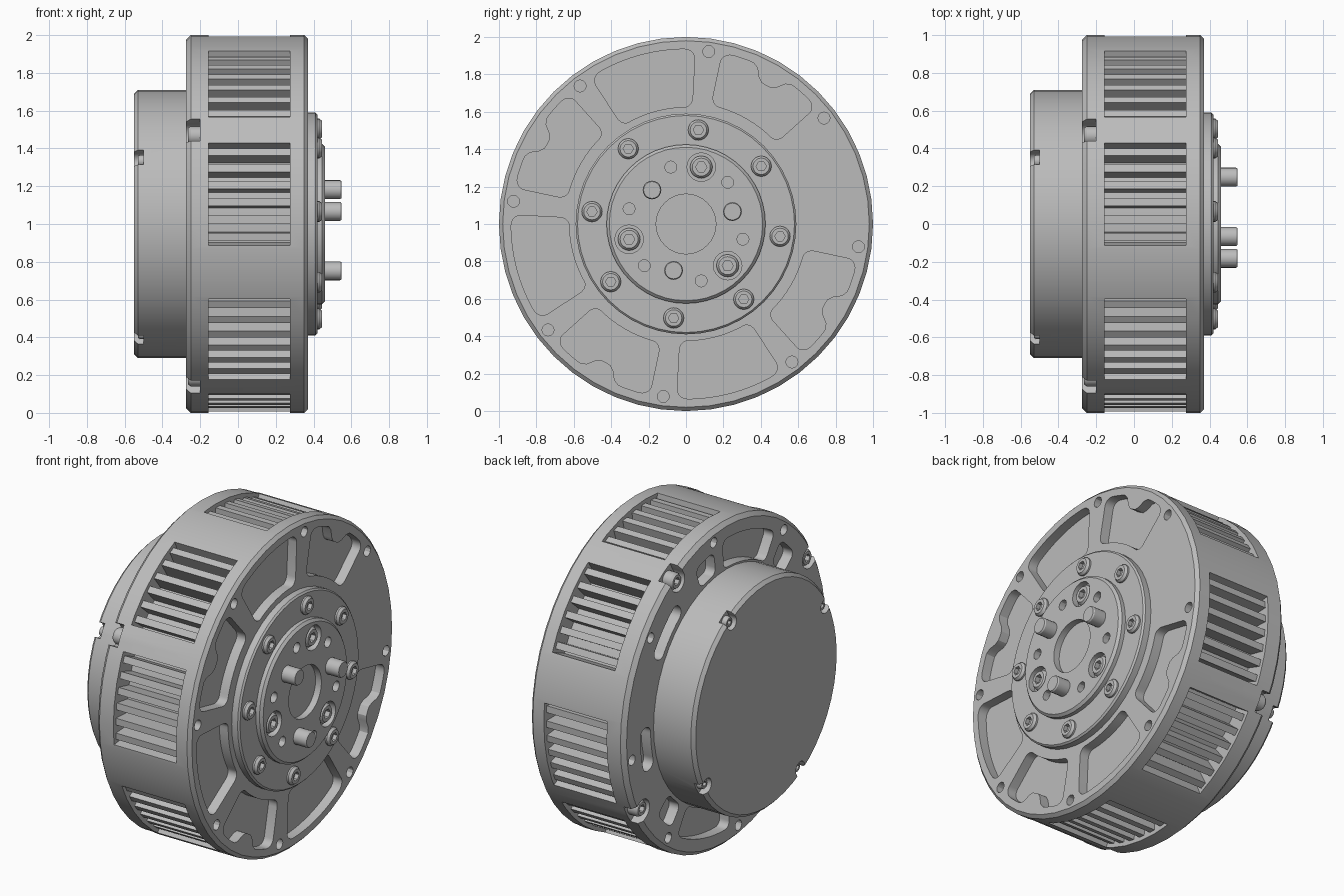
import bpy, bmesh, math
from math import sin, cos, pi, radians, exp

if "Cube" in bpy.data.objects:
    bpy.data.objects.remove(bpy.data.objects["Cube"])

metal = bpy.data.materials.new("grey metal")
metal.use_nodes = True
GREY = (0.5, 0.5, 0.5, 1)
metal.diffuse_color = GREY
metal.node_tree.nodes["Principled BSDF"].inputs["Base Color"].default_value = GREY
AXIS = 1.0   # height of the drum axis, which runs along x


def polar(r, deg):
    return r * cos(radians(deg)), r * sin(radians(deg))


def circle(r, n, at=(0, 0)):
    return [(at[0] + r * cos(2 * pi * i / n), at[1] + r * sin(2 * pi * i / n)) for i in range(n)]


def prism(bm, outline, x0, x1):
    """Extrude a (y, z) outline along x."""
    a = [bm.verts.new((x0, y, z)) for y, z in outline]
    b = [bm.verts.new((x1, y, z)) for y, z in outline]
    bm.faces.new(a)
    bm.faces.new(b[::-1])
    for i in range(len(a)):
        j = (i + 1) % len(a)
        bm.faces.new((a[i], b[i], b[j], a[j]))


def turned(bm, profile, n, at=(0, 0)):
    """Closed turned solid from (x, radius) steps."""
    rings = [[bm.verts.new((x, y, z)) for y, z in circle(r, n, at)] for x, r in profile]
    bm.faces.new(rings[0])
    bm.faces.new(rings[-1][::-1])
    for a, b in zip(rings, rings[1:]):
        for i in range(n):
            j = (i + 1) % n
            bm.faces.new((a[i], b[i], b[j], a[j]))


def sector(r0, r1, mid, half, steps=6):
    angles = [mid - half + 2 * half * i / steps for i in range(steps + 1)]
    return [polar(r1, a) for a in angles] + [polar(r0, a) for a in reversed(angles)]


def pocket(r0, r1, mid, half, corner, dent=0):
    """Sector with rounded corners, optionally dented inward at the rim."""
    rm = (r0 + r1) / 2
    w, h = radians(half) * rm - corner, (r1 - r0) / 2 - corner
    pts = []
    for k, (sx, sy) in enumerate(((1, 1), (-1, 1), (-1, -1), (1, -1))):
        for i in range(6):
            a = radians(90 * k + 18 * i)
            pts.append((sx * w + corner * cos(a), sy * h + corner * sin(a)))
        if k in (0, 2):   # fill the long edges so they follow the arc
            for i in range(1, 16):
                pts.append((sx * w * (1 - i / 8), sy * (h + corner)))
    out = []
    for s, t in pts:
        off = s / rm
        r = rm + t
        if t > 0:
            r -= dent * exp(-(off / 0.085) ** 4)
        out.append(polar(r, mid + math.degrees(off)))
    return out


def finish(name, bm, cutter=None, smooth=30):
    bmesh.ops.recalc_face_normals(bm, faces=bm.faces)
    me = bpy.data.meshes.new(name)
    bm.to_mesh(me)
    bm.free()
    ob = bpy.data.objects.new(name, me)
    bpy.context.collection.objects.link(ob)
    ob.location.z = AXIS
    if cutter:
        tool = finish(name + "_cutter", cutter)
        tool.hide_render = True
        mod = ob.modifiers.new("cut", 'BOOLEAN')
        mod.operation, mod.solver, mod.object = 'DIFFERENCE', 'EXACT', tool
        mod.use_self = True
        bpy.context.view_layer.update()
        cut = bpy.data.meshes.new_from_object(ob.evaluated_get(bpy.context.evaluated_depsgraph_get()))
        ob.modifiers.clear()
        ob.data = cut
        cut.name = name
        bpy.data.objects.remove(tool)
    me = ob.data
    me.materials.clear()
    me.materials.append(metal)
    me.shade_smooth()
    me.set_sharp_from_angle(angle=radians(smooth))
    return ob


QUARTERS = [60 + 90 * k for k in range(4)]
EIGHTHS = [37.5 + 45 * k for k in range(8)]
WINDOWS = [q + s * 20.5 for q in QUARTERS for s in (-1, 1)]

# Drum housing with vent windows, face pockets and screw holes
drum, cut = bmesh.new(), bmesh.new()
turned(drum, [(-.275, .975), (-.25, 1), (.35, 1), (.37, .98)], 48)
for a in WINDOWS:
    prism(cut, sector(.87, 1.06, a, 16), -.155, .275)
for q in QUARTERS:
    prism(cut, pocket(.65, .935, q, 18, .05, .08), .31, .4)
    prism(cut, circle(.065, 16, polar(.94, q)), -.3, -.2)
    prism(cut, sector(.94, 1.06, q, 3.8, 2), -.3, -.2)
    if q != 330:
        prism(cut, pocket(.625, .935, q + 45, 18, .05), .31, .4)
        prism(cut, pocket(.72, .9, q + 45, 17, .04), -.3, -.21)
        for s in (-1, 1):
            prism(cut, pocket(.73, .87, q + 45 + s * 29, 6, .04), -.3, -.21)
for mid, half in ((43, 12), (-8, 10)):
    prism(cut, pocket(.74, .84, mid, half, .045), -.3, -.21)
for a in EIGHTHS:
    for x0, x1 in ((-.3, -.2), (.31, .4)):
        prism(cut, circle(.032, 12, polar(.93, a)), x0, x1)
finish("drum_housing", drum, cut)

# Cooling fins inside the windows
fins = bmesh.new()
for a in WINDOWS:
    for i in range(6):
        prism(fins, sector(.86, .975, a - 13.5 + 5.4 * i, 1.2, 1), -.165, .285)
finish("cooling_fins", fins)

# Rear motor can with notched rim
can, cut = bmesh.new(), bmesh.new()
turned(can, [(-.55, .69), (-.53, .71), (-.26, .71)], 48)
for q in QUARTERS:
    prism(cut, circle(.045, 14, polar(.67, q)), -.6, -.5)
    prism(cut, sector(.67, .76, q, 3.6, 2), -.6, -.5)
finish("motor_can", can, cut)

# Front bearing flange
flange = bmesh.new()
turned(flange, [(.36, .59), (.41, .59), (.42, .58)], 48)
finish("front_flange", flange)

# Output hub with bore, counterbores and dowel holes
hub, cut = bmesh.new(), bmesh.new()
turned(hub, [(.36, .425), (.445, .425), (.46, .41)], 48)
prism(cut, circle(.16, 32), .38, .5)
for k in range(3):
    prism(cut, circle(.076, 20, polar(.315, 75 + 120 * k)), .41, .5)
for k in range(6):
    prism(cut, circle(.032, 12, polar(.315, 45 + 60 * k)), .4, .5)
finish("output_hub", hub, cut)

# Drive pins
pins = bmesh.new()
for k in range(3):
    turned(pins, [(.4, .05), (.54, .05), (.548, .045)], 20, polar(.257, 15 + 120 * k))
finish("drive_pins", pins)


# Socket-head screws
def screws(name, places, r, base, top):
    step = 1 if top > base else -1
    body, cut = bmesh.new(), bmesh.new()
    for at in places:
        turned(body, [(base, r), (top - .015 * step, r), (top, r * .8)], 20, at)
        prism(cut, circle(r * .5, 6, at), top - .03 * step, top + .02 * step)
    finish(name, body, cut)


screws("flange_screws", [polar(.507, a) for a in EIGHTHS], .055, .41, .445)
screws("hub_screws", [polar(.315, 75 + 120 * k) for k in range(3)], .06, .4, .455)
screws("rear_screws", [polar(.935, q) for q in QUARTERS], .05, -.19, -.265)
screws("can_screws", [polar(.665, q) for q in QUARTERS], .034, -.49, -.53)
